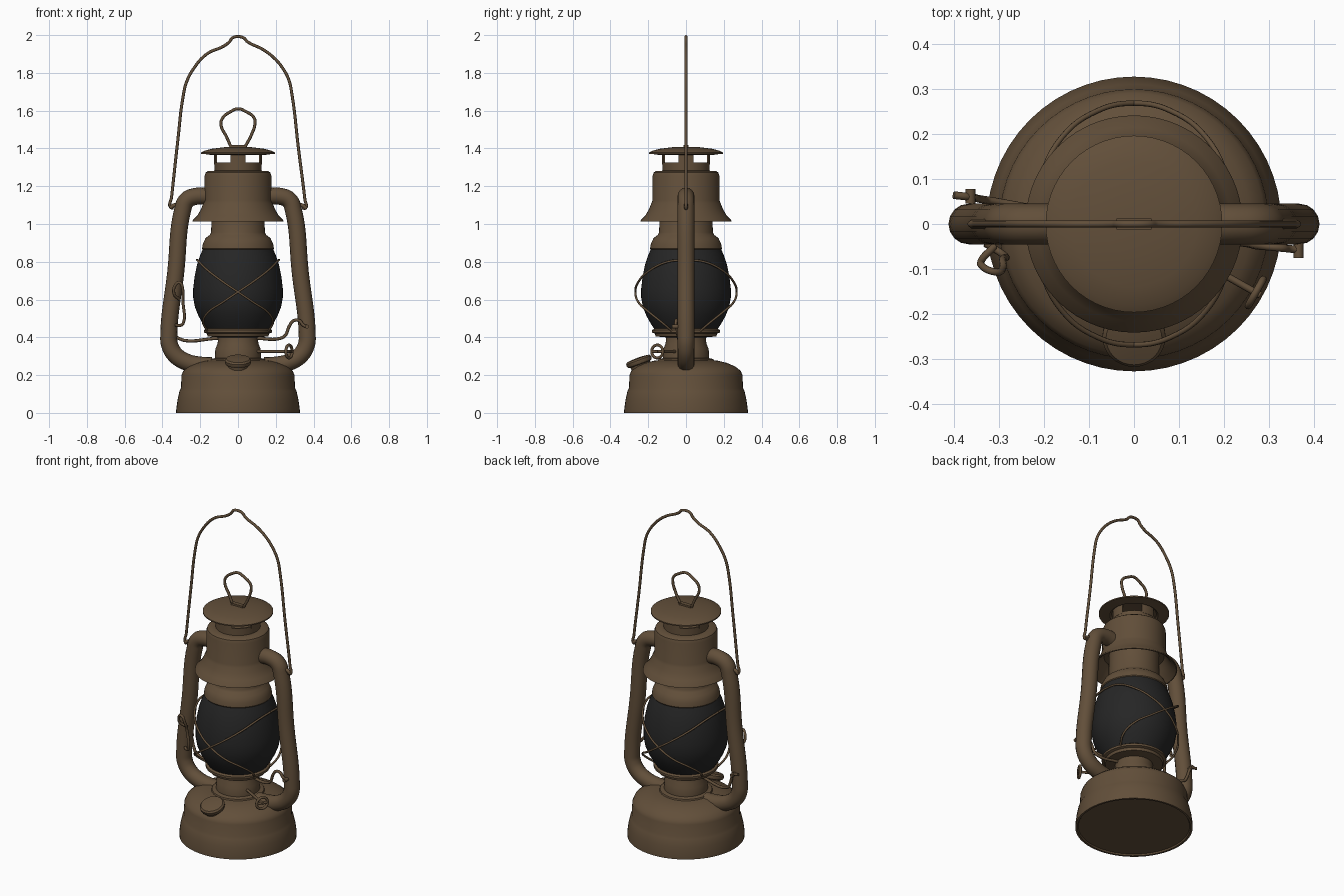
import bpy, bmesh, math
from mathutils import Vector, Matrix


def material(name, rgb):
    m = bpy.data.materials.new(name)
    m.diffuse_color = (*rgb, 1)
    return m


BROWN = material("aged_brown_metal", (0.122, 0.078, 0.042))
DARK = material("dark_glass", (0.019, 0.019, 0.019))


def finish(ob, mat, angle=35):
    ob.data.materials.clear()
    ob.data.materials.append(mat)
    bpy.ops.object.select_all(action='DESELECT')
    ob.select_set(True)
    bpy.context.view_layer.objects.active = ob
    bpy.ops.object.shade_smooth_by_angle(angle=math.radians(angle))
    return ob


def lathe(name, profile, mat=BROWN, steps=56, start=0, sweep=360, closed=False, matrix=None):
    """Revolve (radius, z) points about z; a partial sweep gives a capped arc."""
    bm = bmesh.new()
    full = sweep == 360
    rows = []
    for i in range(steps if full else steps + 1):
        a = math.radians(start + sweep * i / steps)
        rows.append([bm.verts.new((r * math.cos(a), r * math.sin(a), z)) for r, z in profile])
    n = len(profile)
    for i in range(steps):
        p, q = rows[i], rows[(i + 1) % len(rows)]
        for j in range(n if closed else n - 1):
            k = (j + 1) % n
            bm.faces.new((p[j], q[j], q[k], p[k]))
    if not full:
        bm.faces.new(rows[0])
        bm.faces.new(rows[-1])
    bmesh.ops.remove_doubles(bm, verts=bm.verts, dist=1e-5)
    bmesh.ops.recalc_face_normals(bm, faces=bm.faces)
    if matrix:
        bm.transform(matrix)
    me = bpy.data.meshes.new(name)
    bm.to_mesh(me)
    bm.free()
    ob = bpy.data.objects.new(name, me)
    bpy.context.collection.objects.link(ob)
    return finish(ob, mat)


def tube(name, pts, radius, cyclic=False, sides=2, res=6):
    """Round wire or pipe along a smooth path."""
    cu = bpy.data.curves.new(name, 'CURVE')
    cu.dimensions = '3D'
    cu.bevel_depth = radius
    cu.bevel_resolution = sides
    cu.resolution_u = res
    cu.use_fill_caps = True
    sp = cu.splines.new('BEZIER')
    sp.bezier_points.add(len(pts) - 1)
    for bp, p in zip(sp.bezier_points, pts):
        bp.co = p
        bp.handle_left_type = bp.handle_right_type = 'AUTO'
    sp.use_cyclic_u = cyclic
    ob = bpy.data.objects.new(name, cu)
    bpy.context.collection.objects.link(ob)
    bpy.ops.object.select_all(action='DESELECT')
    ob.select_set(True)
    bpy.context.view_layer.objects.active = ob
    bpy.ops.object.convert(target='MESH')
    return finish(bpy.context.view_layer.objects.active, BROWN, 50)


# fuel tank
lathe("fuel_tank", [(0, 0.008), (0.31, 0.008), (0.315, 0), (0.327, 0), (0.327, 0.018),
                    (0.32, 0.07), (0.31, 0.115), (0.302, 0.13), (0.299, 0.2), (0.29, 0.222),
                    (0.26, 0.246), (0.215, 0.265), (0.17, 0.276), (0, 0.28)])

# burner neck and the plate that holds the glass
lathe("burner", [(0.15, 0.27), (0.145, 0.285), (0.122, 0.29), (0.12, 0.34), (0.108, 0.365),
                 (0.105, 0.40), (0.16, 0.405), (0.165, 0.42), (0.18, 0.425), (0.18, 0.438),
                 (0.165, 0.448), (0, 0.448)])

# glass globe
lathe("glass_globe", [(0, 0.44), (0.165, 0.44), (0.185, 0.47), (0.21, 0.515), (0.228, 0.56),
                      (0.237, 0.61), (0.237, 0.66), (0.23, 0.72), (0.218, 0.78),
                      (0.202, 0.83), (0.187, 0.865), (0, 0.865)], DARK)

# collar above the glass
lathe("glass_collar", [(0, 0.86), (0.183, 0.86), (0.19, 0.87), (0.186, 0.895), (0.172, 0.925),
                       (0.15, 0.942), (0.142, 0.955), (0.14, 1.1)])

# hood with flared hollow skirt
lathe("hood", [(0.14, 1.10), (0.168, 1.098), (0.185, 1.07), (0.21, 1.035), (0.236, 1.012),
               (0.241, 1.014), (0.238, 1.022), (0.215, 1.045), (0.195, 1.08), (0.183, 1.11),
               (0.177, 1.125), (0.177, 1.255), (0.171, 1.272), (0.158, 1.281), (0.125, 1.282),
               (0.125, 1.325), (0.115, 1.325), (0.115, 1.29), (0, 1.29)])

# chimney posts with four vent openings between them
for k in range(4):
    lathe(f"vent_post_{k + 1}", [(0.117, 1.315), (0.126, 1.315), (0.126, 1.385), (0.117, 1.385)],
          steps=6, start=90 * k - 19, sweep=38, closed=True)

# chimney cap with small boss
lathe("chimney_cap", [(0, 1.409), (0.07, 1.407), (0.14, 1.398), (0.18, 1.387), (0.196, 1.378),
                      (0.196, 1.371), (0.18, 1.371), (0.135, 1.364), (0.125, 1.372), (0, 1.375)])
bpy.ops.mesh.primitive_cube_add(size=1, location=(0, 0, 1.411))
boss = bpy.context.object
boss.name = "cap_loop_bracket"
boss.scale = (0.078, 0.025, 0.016)
finish(boss, BROWN)

# lifting loop on the cap
tube("cap_loop", [(-0.038, 0, 1.41), (-0.06, 0, 1.46), (-0.09, 0, 1.525), (-0.082, 0, 1.56),
                  (-0.04, 0, 1.594), (0, 0, 1.61), (0.04, 0, 1.596), (0.085, 0, 1.562),
                  (0.09, 0, 1.535), (0.07, 0, 1.47), (0.038, 0, 1.41)], 0.008)

# side air tubes and handle ears
for side, s in (("left", -1), ("right", 1)):
    path = [(0.15, 1.145), (0.225, 1.146), (0.272, 1.125), (0.294, 1.07), (0.33, 0.74),
            (0.366, 0.42), (0.362, 0.36), (0.33, 0.305), (0.27, 0.268), (0.2, 0.253), (0.14, 0.25)]
    tube(f"{side}_air_tube", [(s * x, 0, z) for x, z in path], 0.045, sides=6, res=8)
    tube(f"{side}_handle_ear", [(s * 0.31, 0, 1.10), (s * 0.335, 0, 1.10), (s * 0.36, 0, 1.085)], 0.011)

# carrying handle
tube("carrying_handle", [(x, 0, z) for x, z in [
    (-0.34, 1.085), (-0.358, 1.09), (-0.352, 1.14), (-0.32, 1.43), (-0.288, 1.69), (-0.273, 1.75),
    (-0.24, 1.815), (-0.165, 1.9), (-0.075, 1.942), (-0.045, 1.965), (-0.03, 1.985), (0, 1.992),
    (0.03, 1.985), (0.05, 1.965), (0.13, 1.925), (0.19, 1.88), (0.24, 1.82), (0.27, 1.76),
    (0.285, 1.69), (0.32, 1.4), (0.354, 1.13), (0.358, 1.085), (0.34, 1.085)]], 0.008)

# crossed guard wires around the glass, front and back
for face, f in (("front", -1), ("back", 1)):
    for side, s in (("left", -1), ("right", 1)):
        pts = []
        for ang, r, z in [(0, 0.217, 0.81), (25, 0.228, 0.80), (50, 0.25, 0.755), (72, 0.264, 0.695),
                          (90, 0.268, 0.64), (108, 0.264, 0.585), (130, 0.25, 0.53),
                          (145, 0.225, 0.48), (155, 0.18, 0.435)]:
            a = math.radians(ang)
            pts.append((s * r * math.cos(a), f * r * math.sin(a), z))
        tube(f"{face}_{side}_guard_wire", pts, 0.006)

# lift rod with cranked ends
tube("lift_rod", [(-0.40, 0.064, 0.50), (-0.365, 0.06, 0.49), (-0.34, 0.055, 0.43),
                  (-0.32, 0.052, 0.397), (-0.1, 0.012, 0.395), (0.1, -0.022, 0.395),
                  (0.225, -0.04, 0.395), (0.25, -0.043, 0.41), (0.272, -0.048, 0.46),
                  (0.295, -0.05, 0.488), (0.325, -0.053, 0.488), (0.345, -0.055, 0.465),
                  (0.37, -0.058, 0.455)], 0.0085)
tube("right_rod_peg", [(0.365, -0.04, 0.457), (0.365, -0.075, 0.457)], 0.011)
tube("left_rod_peg", [(-0.363, 0.045, 0.49), (-0.363, 0.078, 0.49)], 0.011)

# wire clip on the left tube
tube("side_clip", [(-0.33, -0.043, 0.465), (-0.305, -0.058, 0.463), (-0.29, -0.068, 0.475),
                   (-0.292, -0.08, 0.6), (-0.292, -0.1, 0.65), (-0.31, -0.106, 0.69),
                   (-0.335, -0.095, 0.67), (-0.338, -0.08, 0.63), (-0.31, -0.05, 0.6)], 0.008)

# wick adjuster: stem and ring-shaped wheel
axis = Vector((0.87, -0.49, 0)).normalized()
across = Vector((0.49, 0.87, 0)).normalized()
hub = Vector((0.27, -0.152, 0.325))
tube("wick_stem", [axis * 0.09 + Vector((0, 0, 0.325)), hub + axis * 0.012], 0.008)
ring = []
for i in range(12):
    a = math.tau * i / 12
    ring.append(hub + across * 0.034 * math.cos(a) + Vector((0, 0, 0.034 * math.sin(a))))
tube("wick_wheel", ring, 0.008, cyclic=True, res=3)
tube("wick_wheel_bar", [hub - across * 0.034, hub + across * 0.034], 0.008)

# tilted filler cap on the front of the tank
tilt = Matrix.Translation((0, -0.245, 0.262)) @ Matrix.Rotation(math.radians(20), 4, 'X')
lathe("filler_cap", [(0, -0.05), (0.052, -0.05), (0.054, -0.006), (0.066, -0.002), (0.07, 0.008),
                     (0.07, 0.018), (0.062, 0.027), (0.03, 0.031), (0, 0.032)],
      steps=32, matrix=tilt)
